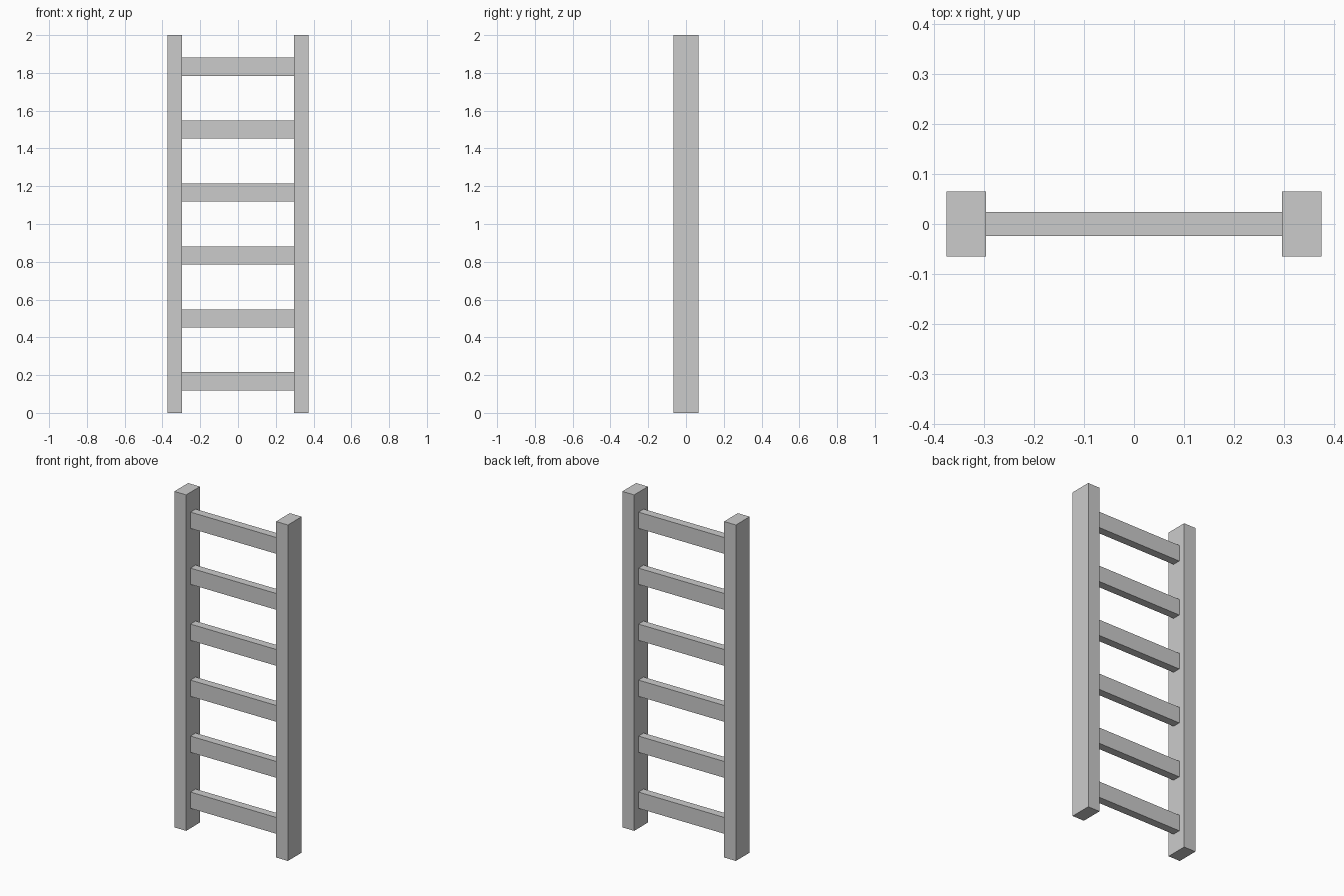
import bpy

if "Cube" in bpy.data.objects:
    bpy.data.objects.remove(bpy.data.objects["Cube"])

RAIL_INNER, RAIL_OUTER = 0.296, 0.374
RAIL_DEPTH, HEIGHT = 0.13, 2.0
RUNG_DEPTH, RUNG_HEIGHT = 0.048, 0.097
RUNGS = 6


def box(name, size, location):
    bpy.ops.mesh.primitive_cube_add(size=1, location=location)
    ob = bpy.context.object
    ob.name = name
    ob.scale = size
    bpy.ops.object.transform_apply(location=False, rotation=False, scale=True)
    return ob


# Two upright side rails
for side, label in ((-1, "left"), (1, "right")):
    box(f"{label}_rail", (RAIL_OUTER - RAIL_INNER, RAIL_DEPTH, HEIGHT),
        (side * (RAIL_INNER + RAIL_OUTER) / 2, 0, HEIGHT / 2))

# Evenly spaced flat rungs, fitted between the rails
step = HEIGHT / RUNGS
for i in range(RUNGS):
    box(f"rung_{i + 1}", (2 * RAIL_INNER, RUNG_DEPTH, RUNG_HEIGHT),
        (0, 0, step * (i + 0.5)))
